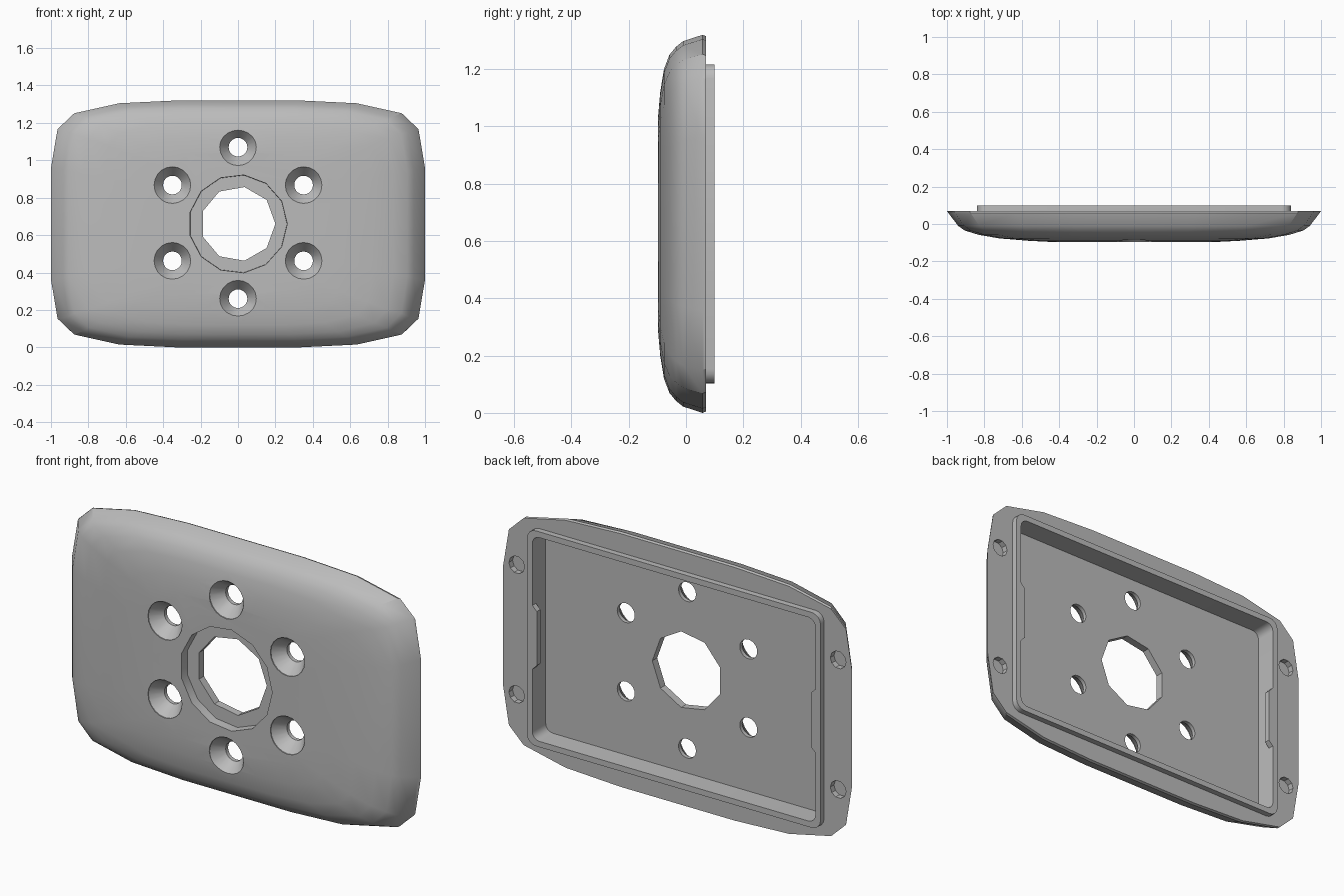
import bpy, bmesh, math
from mathutils import Vector

if "Cube" in bpy.data.objects:
    bpy.data.objects.remove(bpy.data.objects["Cube"], do_unlink=True)

MID = 0.66  # height of the plate centre

grey = bpy.data.materials.new("plain_grey")
grey.use_nodes = True
colour = (0.5, 0.5, 0.5, 1)
grey.diffuse_color = colour
grey.node_tree.nodes["Principled BSDF"].inputs["Base Color"].default_value = colour


def loft(name, rings):
    """Skin closed rings of (x, y, z) points and cap both ends."""
    bm = bmesh.new()
    rows = [[bm.verts.new(p) for p in ring] for ring in rings]
    n = len(rows[0])
    for a, b in zip(rows, rows[1:]):
        for i in range(n):
            bm.faces.new((a[i], a[(i + 1) % n], b[(i + 1) % n], b[i]))
    bm.faces.new(rows[0])
    bm.faces.new(rows[-1])
    bmesh.ops.recalc_face_normals(bm, faces=bm.faces)
    mesh = bpy.data.meshes.new(name)
    bm.to_mesh(mesh)
    bm.free()
    mesh.materials.append(grey)
    obj = bpy.data.objects.new(name, mesh)
    bpy.context.collection.objects.link(obj)
    return obj


def circle(x, y, z, r, n):
    return [(x + r * math.cos(math.tau * i / n), y, z + r * math.sin(math.tau * i / n))
            for i in range(n)]


def rounded_rect(w, h, r, y, steps=4):
    """Rounded rectangle from half sizes, in the plane at y."""
    pts = []
    for k, (sx, sz) in enumerate(((1, 1), (-1, 1), (-1, -1), (1, -1))):
        for i in range(steps + 1):
            a = math.pi / 2 * (k + i / steps)
            pts.append((sx * (w - r) + r * math.cos(a), y,
                        MID + sz * (h - r) + r * math.sin(a)))
    return pts


def apply_boolean(target, cutters, operation):
    for c in cutters:
        mod = target.modifiers.new("bool", "BOOLEAN")
        mod.operation = operation
        mod.solver = "EXACT"
        mod.object = c
        bpy.context.view_layer.objects.active = target
        bpy.ops.object.modifier_apply(modifier=mod.name)
        bpy.data.objects.remove(c, do_unlink=True)


# Domed cover: a softened rectangle swept through shrinking sections
quarter = [(1, 0), (1, .30), (.965, .51), (.88, .592), (.64, .645), (.33, .66)]
right_half = quarter + [(0, .66)] + [(-x, z) for x, z in reversed(quarter)]
outline = right_half + [(x, -z) for x, z in reversed(right_half[1:-1])]
sections = [(.07, 1, .655), (.058, .992, .66), (-.01, .94, .638), (-.035, .905, .618),
            (-.058, .83, .59), (-.077, .72, .54), (-.09, .56, .46), (-.097, .42, .38)]
cover = loft("cover_plate", [[(x * w, y, MID + z * h / .66) for x, z in outline]
                             for y, w, h in sections])

# Raised lip around the back pocket
lip = loft("lip", [rounded_rect(.84, .557, .05, y) for y in (.03, .10)])
apply_boolean(cover, [lip], "UNION")

# Pocket, centre bore and countersunk screw holes
cutters = [
    loft("pocket", [rounded_rect(.81, .527, .04, y) for y in (-.01, .2)]),
    loft("centre_bore", [circle(0, y, MID, .2, 9) for y in (-.2, .2)]),
    loft("centre_recess", [circle(0, -.2, MID, .267, 13), circle(0, -.05, MID, .262, 13)]),
]
for i in range(6):
    a = math.radians(30 + 60 * i)
    x, z = .405 * math.cos(a), MID + .005 + .405 * math.sin(a)
    cutters.append(loft("screw_hole", [
        circle(x, y, z, r, 20)
        for y, r in ((-.15, .098), (-.092, .098), (-.03, .05), (.03, .05))]))

# Blind holes in the back rim
for x in (-.92, .92):
    for z in (MID - .335, MID + .335):
        cutters.append(loft("rim_hole", [circle(x, y, z, .045, 10) for y in (.04, .1)]))
apply_boolean(cover, cutters, "DIFFERENCE")

# Smooth dome, crisp machined edges
bpy.ops.object.select_all(action="DESELECT")
cover.select_set(True)
bpy.context.view_layer.objects.active = cover
bpy.ops.object.shade_smooth_by_angle(angle=math.radians(30))

# Tapered catches inside the lip on both sides
for side, label in ((1, "left"), (-1, "right")):
    shape = [(.815, -.17), (.785, -.14), (.785, .14), (.815, .17)]
    loft(label + "_catch", [[(side * x, y, MID + z) for x, z in shape] for y in (.07, .099)])
